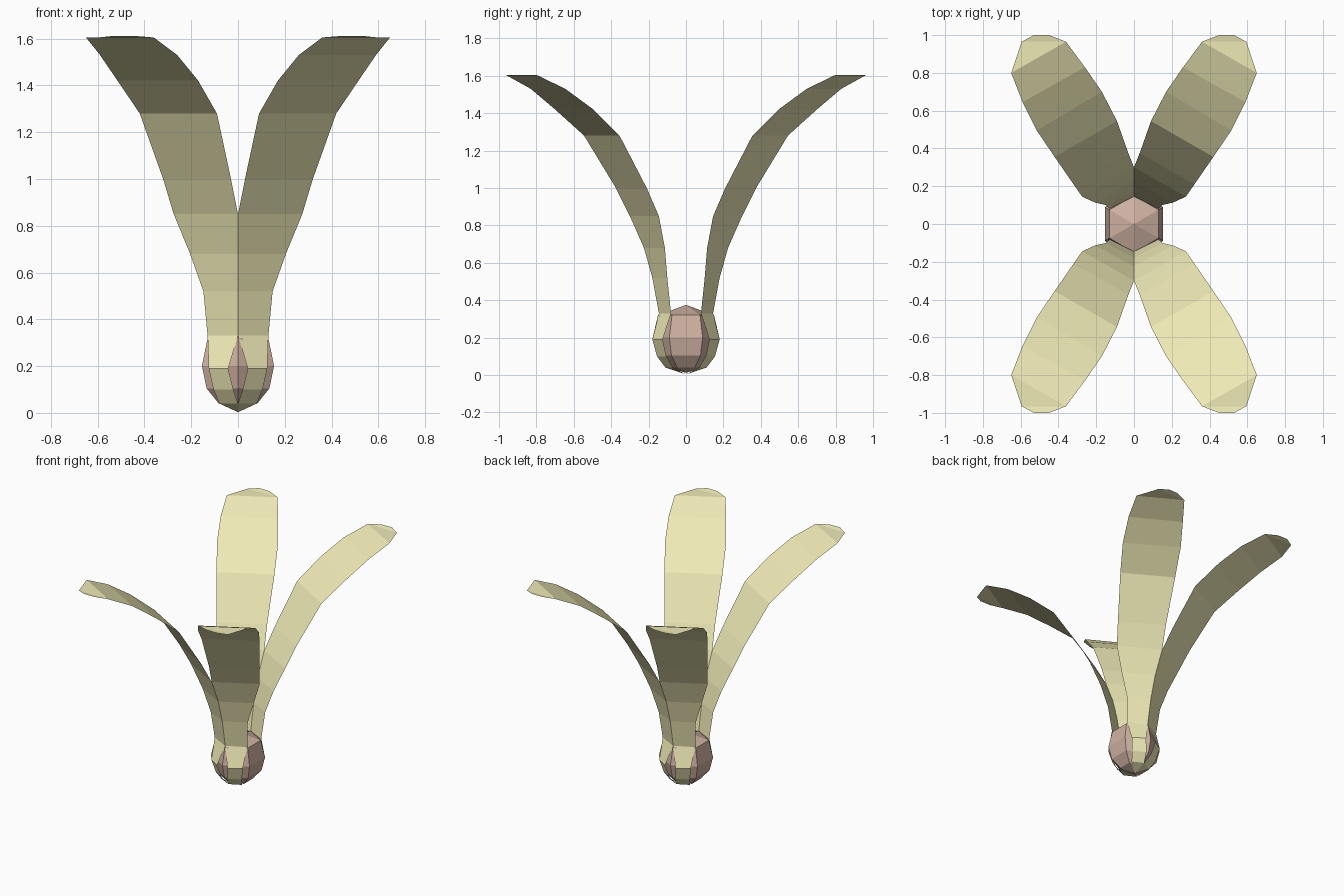
import bpy, bmesh, math

if "Cube" in bpy.data.objects:
    bpy.data.objects.remove(bpy.data.objects["Cube"])


def material(name, rgb):
    m = bpy.data.materials.new(name)
    m.diffuse_color = (*rgb, 1)
    m.use_nodes = True
    m.node_tree.nodes["Principled BSDF"].inputs["Base Color"].default_value = m.diffuse_color
    return m


def finish(bm, name, mat):
    me = bpy.data.meshes.new(name)
    bm.to_mesh(me)
    bm.free()
    me.materials.append(mat)
    ob = bpy.data.objects.new(name, me)
    bpy.context.collection.objects.link(ob)


# Wing cross lines: height, inner edge (x, y), outer edge (x, y)
ROWS = [
    (0.04, (0.00, 0.11), (0.08, 0.07)),
    (0.10, (0.02, 0.155), (0.105, 0.105)),
    (0.19, (0.042, 0.18), (0.125, 0.125)),
    (0.33, (0.00, 0.145), (0.13, 0.08)),
    (0.52, (0.00, 0.18), (0.148, 0.10)),
    (0.68, (0.00, 0.225), (0.205, 0.113)),
    (0.85, (0.00, 0.30), (0.275, 0.145)),
    (1.00, (0.03, 0.375), (0.32, 0.21)),
    (1.28, (0.09, 0.545), (0.42, 0.355)),
    (1.42, (0.17, 0.70), (0.515, 0.495)),
    (1.53, (0.26, 0.83), (0.59, 0.645)),
    (1.605, (0.36, 0.965), (0.65, 0.80)),
]
TIP = [(0.595, 0.965, 1.605), (0.53, 1.0, 1.612), (0.45, 1.0, 1.612)]


def wing(name, sx, sy, mat):
    bm = bmesh.new()

    def vert(x, y, z):
        return bm.verts.new((sx * x, sy * y, z))

    def face(vs):
        bm.faces.new(vs if sx * sy > 0 else vs[::-1])

    base = vert(0, 0, 0.003)
    rows = [(vert(*a, z), vert(*b, z)) for z, a, b in ROWS]
    face([base, rows[0][1], rows[0][0]])
    for (a, b), (c, d) in zip(rows, rows[1:]):
        face([a, b, d, c])
    # Rounded tip, nearly level
    inner, outer = rows[-1]
    t = [vert(*p) for p in TIP]
    face([inner, outer, t[0]])
    face([inner, t[0], t[1]])
    face([inner, t[1], t[2]])
    finish(bm, name, mat)


# Four mirrored wings wrapping the nut
leaf = material("wing_yellow", (0.86, 0.82, 0.47))
for sy, depth in ((-1, "front"), (1, "back")):
    for sx, side in ((-1, "left"), (1, "right")):
        wing(f"{depth}_{side}_wing", sx, sy, leaf)

# Six-sided nut, corners on the y axis
bm = bmesh.new()
rings = []
for r, z in [(0.095, 0.04), (0.155, 0.105), (0.178, 0.2), (0.15, 0.32)]:
    rings.append([bm.verts.new((r * math.sin(k * math.pi / 3),
                                r * math.cos(k * math.pi / 3), z)) for k in range(6)])
bottom = bm.verts.new((0, 0, 0.012))
top = bm.verts.new((0, 0, 0.375))
for k in range(6):
    n = (k + 1) % 6
    bm.faces.new((bottom, rings[0][k], rings[0][n]))
    bm.faces.new((top, rings[-1][n], rings[-1][k]))
    for a, b in zip(rings, rings[1:]):
        bm.faces.new((a[k], b[k], b[n], a[n]))
bmesh.ops.recalc_face_normals(bm, faces=bm.faces)
finish(bm, "nut", material("nut_brown", (0.62, 0.44, 0.36)))
